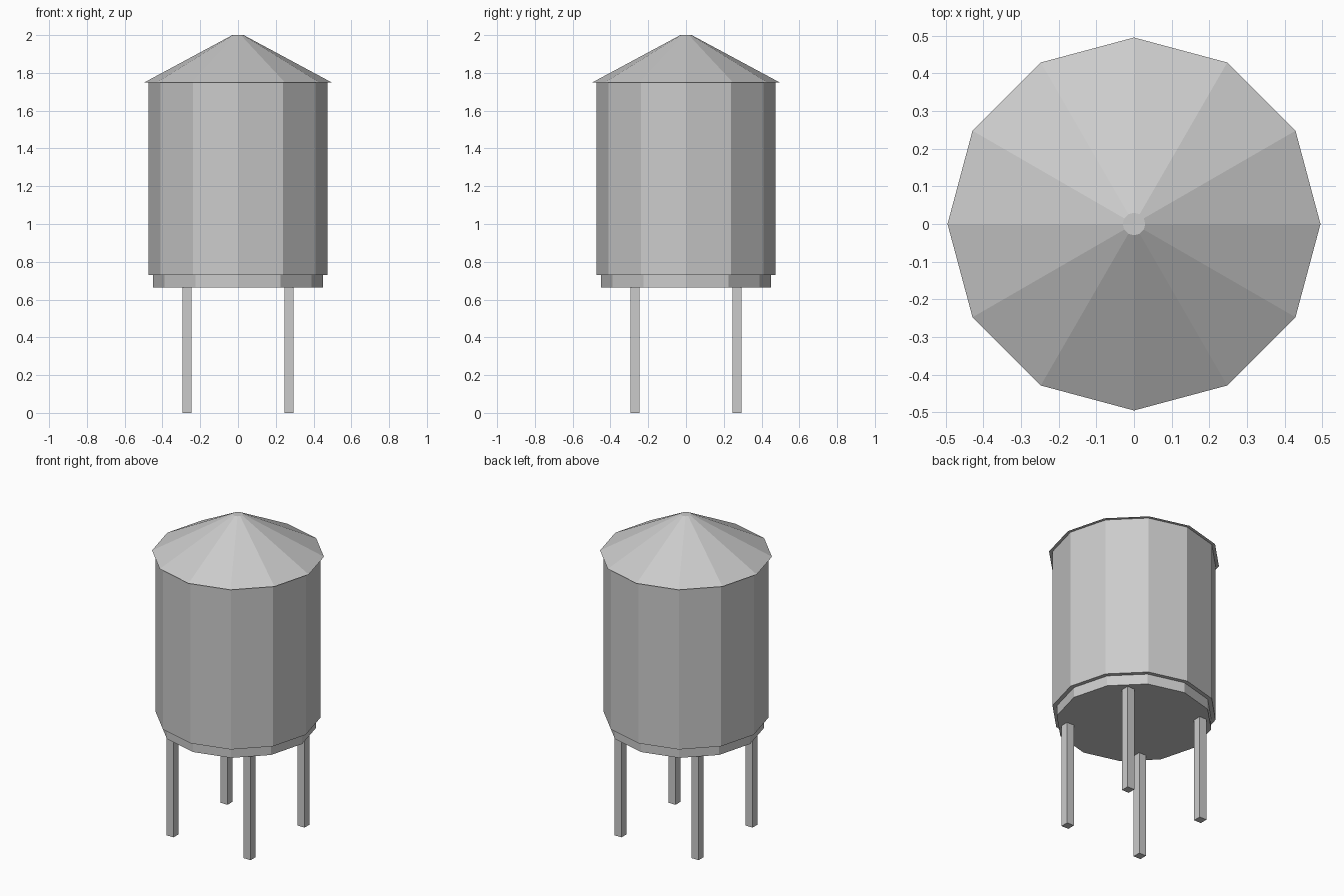
import bpy
import math

if "Cube" in bpy.data.objects:
    bpy.data.objects.remove(bpy.data.objects["Cube"], do_unlink=True)

GREY = (0.6, 0.6, 0.6, 1.0)
metal = bpy.data.materials.new("light grey metal")
metal.use_nodes = True
metal.diffuse_color = GREY
metal.node_tree.nodes["Principled BSDF"].inputs["Base Color"].default_value = GREY

SIDES = 12


def finish(name):
    obj = bpy.context.object
    obj.name = obj.data.name = name
    obj.data.materials.append(metal)
    return obj


def drum(name, r_bottom, r_top, z0, z1):
    # Twelve-sided drum with a corner on the x axis
    bpy.ops.mesh.primitive_cone_add(
        vertices=SIDES, radius1=r_bottom, radius2=r_top, depth=z1 - z0,
        location=(0, 0, (z0 + z1) / 2))
    return finish(name)


# Tank body, its recessed base and the conical roof
drum("base_ring", 0.45, 0.45, 0.665, 0.73)
drum("tank_body", 0.475, 0.475, 0.73, 1.75)
drum("roof", 0.495, 0.03, 1.75, 2.0)

# Four square legs
LEG_X, LEG_WIDTH, LEG_HEIGHT = 0.27, 0.05, 0.67
for side, sx in (("left", 1), ("right", -1)):
    for end, sy in (("front", -1), ("back", 1)):
        bpy.ops.mesh.primitive_cube_add(
            size=1, location=(sx * LEG_X, sy * LEG_X, LEG_HEIGHT / 2))
        leg = finish(f"{end}_{side}_leg")
        leg.scale = (LEG_WIDTH, LEG_WIDTH, LEG_HEIGHT)
